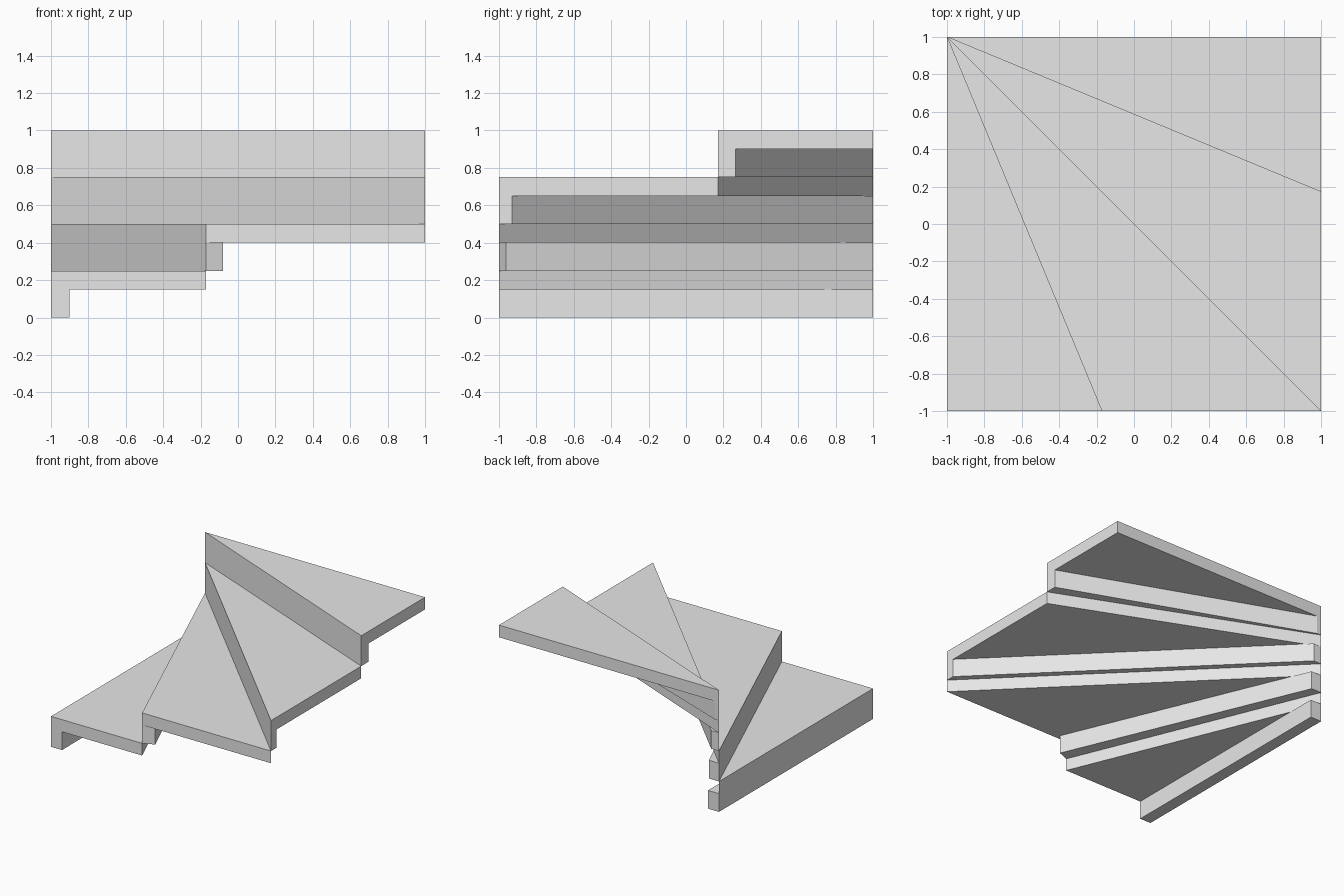
import bpy, bmesh, math
from mathutils import Vector

if "Cube" in bpy.data.objects:
    bpy.data.objects.remove(bpy.data.objects["Cube"])

STEPS = 4
RISE = 0.25       # height of each step
TREAD = 0.10      # tread thickness
BOARD = 0.10      # riser thickness
PIVOT = Vector((-1.0, 1.0))

grey = bpy.data.materials.new("light_grey")
grey.diffuse_color = (0.8, 0.8, 0.8, 1)
grey.use_nodes = True
grey.node_tree.nodes["Principled BSDF"].inputs["Base Color"].default_value = grey.diffuse_color


def prism(name, outline, z0, z1):
    """Extrude a flat counter-clockwise outline from z0 to z1."""
    bm = bmesh.new()
    base = bm.faces.new([bm.verts.new((p.x, p.y, z0)) for p in outline])
    top = bmesh.ops.extrude_face_region(bm, geom=[base])
    verts = [g for g in top["geom"] if isinstance(g, bmesh.types.BMVert)]
    bmesh.ops.translate(bm, verts=verts, vec=(0, 0, z1 - z0))
    bmesh.ops.recalc_face_normals(bm, faces=bm.faces)
    me = bpy.data.meshes.new(name)
    bm.to_mesh(me)
    bm.free()
    me.materials.append(grey)
    ob = bpy.data.objects.new(name, me)
    bpy.context.collection.objects.link(ob)
    return ob


def edge_point(a):
    """Where the ray from the pivot, turned by a from -y, meets the square."""
    d = Vector((math.sin(a), -math.cos(a)))
    return PIVOT + d * (2 / max(abs(d.x), abs(d.y)))


def clamp(p):
    return Vector((max(-1, min(1, p.x)), max(-1, min(1, p.y))))


for i in range(STEPS):
    a0, a1 = (math.radians(90) * k / STEPS for k in (i, i + 1))
    z0, z1 = i * RISE, (i + 1) * RISE
    start, end = edge_point(a0), edge_point(a1)
    # wedge-shaped winder tread
    prism(f"tread_{i + 1}", [PIVOT, start, end], z1 - TREAD, z1)
    # riser board under the leading edge, trimmed to the square
    off = Vector((math.cos(a0), math.sin(a0))) * BOARD
    prism(f"riser_{i + 1}",
          [PIVOT, start, clamp(start + off), clamp(PIVOT + off)],
          z0, z1 - TREAD)
